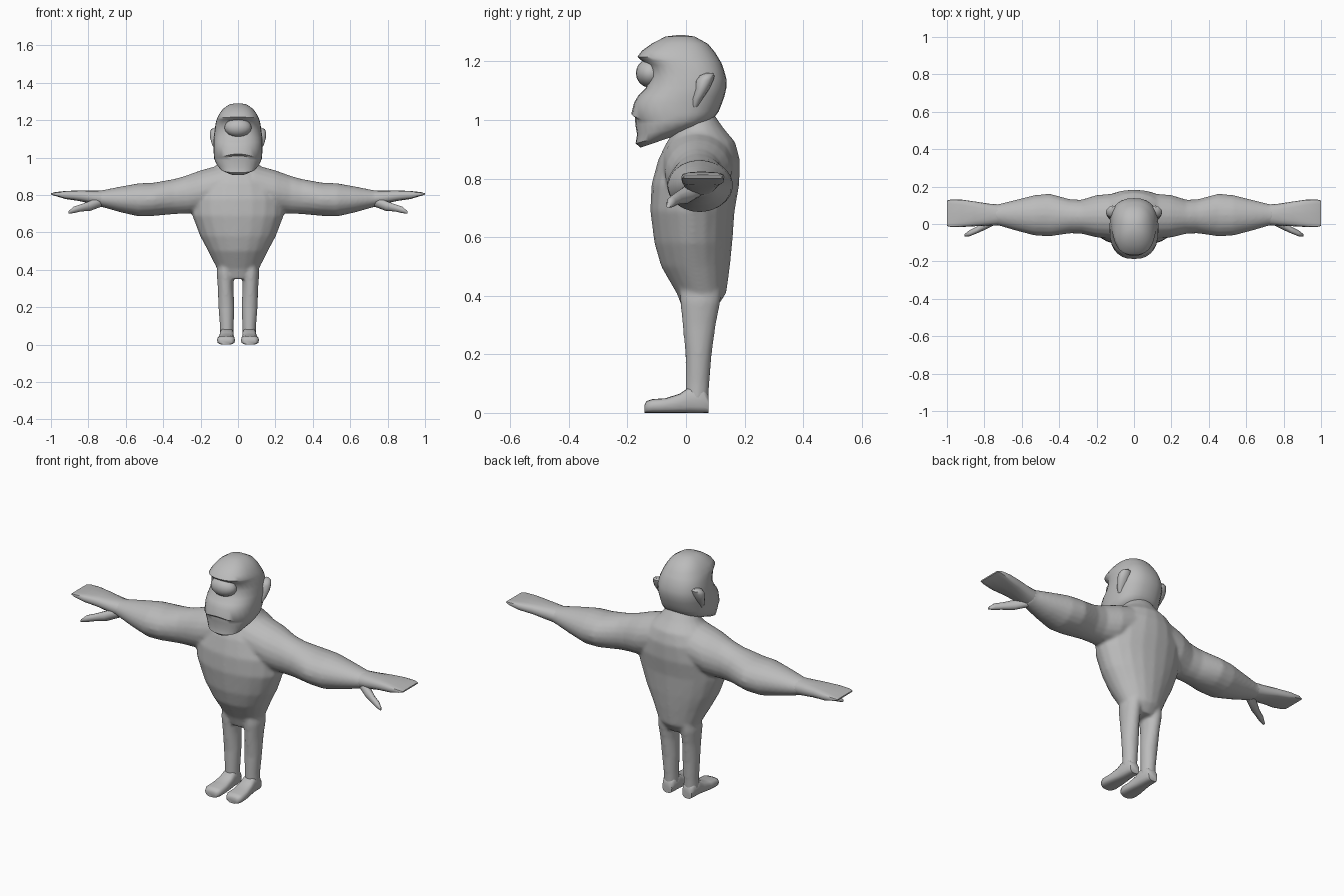
import bpy, bmesh, math
from mathutils import Vector as V

grey = bpy.data.materials.new("plain grey")
grey.diffuse_color = (0.5, 0.5, 0.5, 1)


def ring(c, u, v, n=20, e=2.0):
    """Closed (super)ellipse around c with half axes u and v."""
    pts = []
    for i in range(n):
        t = 2 * math.pi * i / n
        a, b = math.cos(t), math.sin(t)
        pts.append(V(c) + V(u) * math.copysign(abs(a) ** (2 / e), a)
                   + V(v) * math.copysign(abs(b) ** (2 / e), b))
    return pts


def level(x, w, front, back, **k):
    """Ring across the body from a front (y, z) to a back (y, z), half width w."""
    f, b = V((x, *front)), V((x, *back))
    return ring((f + b) / 2, (w, 0, 0), (b - f) / 2, **k)


def slice_x(x, y0, y1, z0, z1, **k):
    """Upright ring at a given x."""
    return ring((x, (y0 + y1) / 2, (z0 + z1) / 2), (0, (y1 - y0) / 2, 0), (0, 0, (z1 - z0) / 2), **k)


def loft(bm, rings):
    rows = [[bm.verts.new(p) for p in r] for r in rings]
    n = len(rows[0])
    for a, b in zip(rows, rows[1:]):
        for i in range(n):
            bm.faces.new((a[i], a[(i + 1) % n], b[(i + 1) % n], b[i]))
    bm.faces.new(rows[0])
    bm.faces.new(rows[-1])


def finish(name, bm, angle=50):
    bmesh.ops.recalc_face_normals(bm, faces=bm.faces)
    me = bpy.data.meshes.new(name)
    bm.to_mesh(me)
    bm.free()
    me.materials.append(grey)
    ob = bpy.data.objects.new(name, me)
    bpy.context.collection.objects.link(ob)
    bpy.ops.object.select_all(action='DESELECT')
    ob.select_set(True)
    bpy.context.view_layer.objects.active = ob
    bpy.ops.object.shade_smooth_by_angle(angle=math.radians(angle))
    return ob


# Body: torso, arms and legs fused into one skin
body = bmesh.new()
loft(body, [level(0, w, f, b) for w, f, b in [
    (.085, (-.01, .35), (.105, .36)),
    (.113, (-.03, .405), (.138, .41)),
    (.160, (-.085, .50), (.150, .50)),
    (.203, (-.108, .58), (.158, .58)),
    (.245, (-.122, .69), (.166, .69)),
    (.250, (-.118, .78), (.182, .78)),
    (.215, (-.095, .865), (.184, .865)),
    (.160, (-.068, .92), (.168, .925)),
    (.110, (-.045, .96), (.130, .97)),
    (.085, (-.03, .99), (.102, 1.01)),
    (.060, (-.01, 1.05), (.080, 1.05))]])
for s in (-1, 1):
    loft(body, [slice_x(s * x, *r) for x, *r in [
        (.08, -.08, .165, .74, .965),
        (.20, -.072, .155, .705, .932),
        (.28, -.052, .130, .700, .903),
        (.34, -.050, .132, .698, .886),
        (.45, -.066, .162, .688, .866),
        (.53, -.062, .155, .685, .863),
        (.63, -.036, .130, .708, .845),
        (.725, -.008, .106, .735, .826),
        (.75, -.008, .106, .742, .824)]])
    loft(body, [level(s * x, w, f, b) for x, w, f, b in [
        (.062, .045, (-.02, .45), (.125, .45)),
        (.068, .046, (-.02, .38), (.118, .38)),
        (.066, .042, (-.012, .30), (.102, .30)),
        (.062, .043, (-.002, .20), (.088, .20)),
        (.060, .037, (-.002, .10), (.080, .10)),
        (.060, .036, (-.002, .03), (.076, .03))]])
ob = finish("body", body)
m = ob.modifiers.new("fuse", 'REMESH')
m.mode, m.voxel_size, m.use_smooth_shade = 'VOXEL', 0.008, True
m = ob.modifiers.new("soften", 'SMOOTH')
m.factor, m.iterations = 0.5, 8

for s, side in ((-1, "right"), (1, "left")):
    # Mitten hand, flattening to a thin edge
    bm = bmesh.new()
    loft(bm, [slice_x(s * x, *r, n=16, e=e) for x, e, *r in [
        (.71, 2, -.006, .104, .737, .825),
        (.77, 2.5, -.008, .108, .750, .823),
        (.85, 3, -.012, .120, .768, .824),
        (.92, 4, -.016, .130, .778, .822),
        (.98, 5, -.016, .131, .796, .815),
        (1.0, 5, -.010, .125, .802, .809)]])
    finish(side + "_hand", bm)
    # Thumb
    bm = bmesh.new()
    loft(bm, [ring((s * x, y, z), (0, r, 0), (0, 0, h), n=10) for x, y, z, r, h in [
        (.73, .035, .768, .032, .032), (.79, -.002, .742, .026, .028),
        (.84, -.032, .731, .018, .020), (.88, -.050, .720, .016, .018),
        (.905, -.060, .707, .007, .007)]])
    finish(side + "_thumb", bm)
    # Foot, heel to toe
    bm = bmesh.new()
    loft(bm, [ring((s * x, y, h / 2), (w, 0, 0), (0, 0, h / 2), n=16, e=3) for x, y, w, h in [
        (.060, .077, .028, .060), (.060, .060, .035, .085),
        (.060, .010, .037, .088), (.061, -.020, .040, .066),
        (.063, -.070, .046, .050), (.064, -.115, .048, .047),
        (.064, -.135, .040, .040), (.064, -.141, .028, .028)]])
    finish(side + "_foot", bm)
    # Ear, flared at the top and back
    bm = bmesh.new()
    loft(bm, [ring((s * .115, y, z), (w, 0, 0), (0, d, 0), n=12) for y, z, w, d in [
        (.030, 1.045, .010, .010), (.038, 1.07, .024, .018),
        (.055, 1.105, .034, .024), (.063, 1.135, .036, .030),
        (.072, 1.152, .028, .026), (.080, 1.160, .010, .012)]])
    finish(side + "_ear", bm)

# Head: brow over a dipped eye band, overhanging lip, sloping jaw
head = [
    (.012, (-.03, 1.290), (-.005, 1.290)),
    (.045, (-.070, 1.285), (.030, 1.285)),
    (.080, (-.115, 1.262), (.075, 1.260)),
    (.100, (-.150, 1.237), (.100, 1.230)),
    (.112, (-.166, 1.216), (.115, 1.205)),
    (.115, (-.155, 1.205), (.121, 1.195)),
    (.120, (-.130, 1.190), (.130, 1.170)),
    (.125, (-.125, 1.150), (.138, 1.140)),
    (.130, (-.138, 1.108), (.138, 1.110)),
    (.131, (-.162, 1.085), (.131, 1.080)),
    (.131, (-.177, 1.060), (.122, 1.055)),
    (.130, (-.187, 1.020), (.112, 1.030)),
    (.129, (-.174, 1.010), (.105, 1.020)),
    (.127, (-.173, .985), (.090, 1.000)),
    (.116, (-.167, .950), (.060, .985)),
    (.095, (-.172, .920), (.000, .965)),
    (.055, (-.155, .906), (-.04, .945))]
rings = [level(0, w, f, b, n=28, e=2.4) for w, f, b in head]
for r in rings[11:13]:          # mouth corners droop
    for p in r:
        if p.y < -.06:
            p.z -= 2.5 * min(abs(p.x), .07) ** 2
bm = bmesh.new()
loft(bm, rings)
finish("head", bm)

# Single eye
bm = bmesh.new()
bmesh.ops.create_uvsphere(bm, u_segments=20, v_segments=12, radius=1)
for v in bm.verts:
    v.co = V((v.co.x * .072, v.co.y * .050 - .121, v.co.z * .050 + 1.160))
finish("eye", bm)
